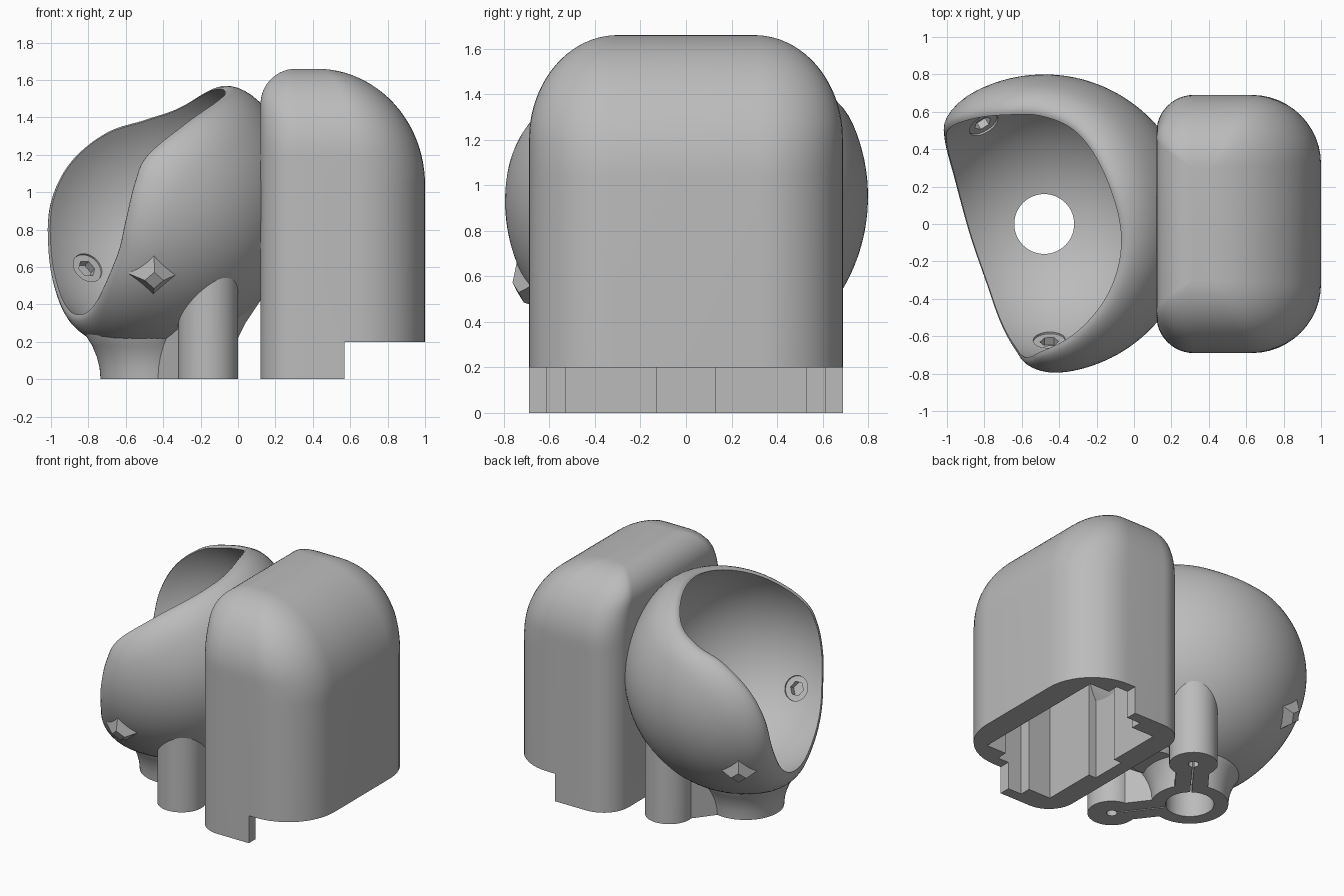
import bpy, bmesh, math
from mathutils import Vector, Matrix

if "Cube" in bpy.data.objects:
    bpy.data.objects.remove(bpy.data.objects["Cube"])

grey = bpy.data.materials.new("plain_grey")
grey.use_nodes = True
colour = (0.5, 0.5, 0.5, 1)
grey.diffuse_color = colour
grey.node_tree.nodes["Principled BSDF"].inputs["Base Color"].default_value = colour

CENTRE = Vector((-0.48, 0, 0.95))
R_IN, R_OUT, TOP = 0.72, 0.8, 1.66


def finish(name, bm):
    bmesh.ops.recalc_face_normals(bm, faces=bm.faces)
    mesh = bpy.data.meshes.new(name)
    bm.to_mesh(mesh)
    bm.free()
    mesh.materials.append(grey)
    ob = bpy.data.objects.new(name, mesh)
    bpy.context.collection.objects.link(ob)
    return ob


def loft(name, rings, start=None, end=None):
    """Skin closed rings; ends are a pole point or a flat cap."""
    bm = bmesh.new()
    rows = [[bm.verts.new(p) for p in ring] for ring in rings]
    n = len(rows[0])
    for a, b in zip(rows, rows[1:]):
        for i in range(n):
            j = (i + 1) % n
            bm.faces.new((a[i], a[j], b[j], b[i]))
    for row, pole in ((rows[0], start), (rows[-1], end)):
        if pole is None:
            bm.faces.new(row)
        else:
            tip = bm.verts.new(pole)
            for i in range(n):
                bm.faces.new((row[i], row[(i + 1) % n], tip))
    return finish(name, bm)


def lathe(name, profile, at=(0, 0), sides=64):
    rings = []
    for r, z in profile:
        rings.append([(at[0] + r * math.cos(math.tau * i / sides),
                       at[1] + r * math.sin(math.tau * i / sides), z) for i in range(sides)])
    return loft(name, rings)


def radial_cone(name, direction, r1, r2, d1, d2, sides, turn=0.0):
    """Cone frustum along a ray from the bowl centre."""
    d = direction.normalized()
    side = d.cross(Vector((0, 0, 1))).normalized()
    up = side.cross(d)
    rings = []
    for r, dist in ((r1, d1), (r2, d2)):
        rings.append([CENTRE + d * dist + r * (side * math.cos(a) + up * math.sin(a))
                      for a in (turn + math.tau * i / sides for i in range(sides))])
    return loft(name, rings)


def block(name, lo, hi, matrix=Matrix()):
    bm = bmesh.new()
    bmesh.ops.create_cube(bm, size=1)
    for v in bm.verts:
        v.co = matrix @ Vector([(h if c > 0 else l) for c, l, h in zip(v.co, lo, hi)])
    return finish(name, bm)


def ball(name, radius):
    bm = bmesh.new()
    bmesh.ops.create_uvsphere(bm, u_segments=96, v_segments=48, radius=radius,
                              matrix=Matrix.Translation(CENTRE))
    return finish(name, bm)


def combine(ob, others, operation="DIFFERENCE"):
    bpy.context.view_layer.objects.active = ob
    for other in others:
        mod = ob.modifiers.new("cut", "BOOLEAN")
        mod.operation, mod.solver, mod.object = operation, "EXACT", other
        bpy.ops.object.modifier_apply(modifier=mod.name)
        bpy.data.objects.remove(other)


def smooth(ob):
    bpy.ops.object.select_all(action="DESELECT")
    ob.select_set(True)
    bpy.context.view_layer.objects.active = ob
    bpy.ops.object.shade_smooth_by_angle(angle=math.radians(32))


# Housing: rounded footprint that draws in towards the top
def inset(z, r, h):
    k = max(0.0, (z - TOP + h) / h)
    return r * (1 - math.sqrt(max(0.0, 1 - k * k)))


def housing_ring(z):
    left, right, side = inset(z, 0.19, 0.19), inset(z, 0.58, 0.62), inset(z, 0.39, 0.46)
    fy = max(0.01, 1 - side / 0.39)
    fl, fr = max(0.01, 1 - left / 0.19), max(0.01, 1 - right / 0.58)
    corners = [(1, 1, 0.37, fr), (-1, 1, 0.2, fl), (-1, -1, 0.2, fl), (1, -1, 0.37, fr)]
    ring = []
    for q, (sx, sy, r, fx) in enumerate(corners):
        edge = 1 - right if sx > 0 else 0.12 + left
        for i in range(13):
            a = math.pi / 2 * (q + i / 12)
            ring.append((edge - sx * r * fx + r * fx * math.cos(a),
                         sy * (0.69 - side - r * fy) + r * fy * math.sin(a), z))
    return ring


levels = [0] + [TOP - 0.62 * (1 - math.sin(math.pi / 2 * i / 24)) for i in range(25)]
housing = loft("housing", [housing_ring(z) for z in levels])

# Stepped hollow, open underneath, and the step in the lower edge
half = [(0.22, 0.13), (0.28, 0.13), (0.28, 0.53), (0.46, 0.53),
        (0.46, 0.61), (0.66, 0.61), (0.66, 0.53), (0.82, 0.53)]
outline = half + [(x, -y) for x, y in reversed(half)]
hollow = loft("hollow_cutter", [[(x, y, z) for x, y in outline] for z in (-0.1, 1.2)])
notch = block("notch_cutter", (0.57, -1, -0.1), (1.2, 1, 0.2))
combine(housing, [hollow, notch, ball("bowl_space_cutter", 0.76)])
smooth(housing)

# Bowl: spherical shell with a wavy, rounded rim
rim = [Vector(p) for p in (
    (-.40, 0, -.58), (-.29, -.32, -.55), (-.17, -.62, -.30), (-.12, -.70, -.10),
    (-.07, -.70, .10), (-.01, -.68, .24), (.18, -.57, .40), (.35, -.35, .52),
    (.41, -.10, .58), (.36, .17, .60), (.18, .48, .50), (-.02, .58, .43),
    (-.22, .58, .36), (-.41, .55, .20), (-.50, .50, 0), (-.51, .42, -.25), (-.47, .25, -.47))]
pole = Vector((0.8, 0, -0.6))


def rim_directions(steps=8):
    out, n = [], len(rim)
    for i in range(n):
        a, b, c, d = (rim[(i + k) % n] for k in (-1, 0, 1, 2))
        for s in range(steps):
            t = s / steps
            p = b + t / 2 * (c - a + t * (2 * a - 5 * b + 4 * c - d + t * (3 * (b - c) + d - a)))
            out.append(p.normalized())
    return out


def shell_ring(radius, angle, t):
    """Ring moved off the rim by an angle, then by a fraction towards the pole."""
    ring = []
    for d in rim_directions():
        start = angle / d.angle(pole)
        ring.append(CENTRE + radius * d.slerp(pole, start + (1 - start) * t))
    return ring


ROUND = 0.3
rings = [shell_ring(R_IN, 0, i / 28) for i in range(27, 0, -1)]
for i in range(9):
    u = math.pi / 2 * i / 8
    rings.append(shell_ring(R_IN + (R_OUT - R_IN) * math.sin(u), ROUND * (1 - math.cos(u)), 0))
rings += [shell_ring(R_OUT, ROUND, i / 28) for i in range(1, 28)]
bowl = loft("bowl", rings, CENTRE + pole * R_IN, CENTRE + pole * R_OUT)

# Screw seats inside the bowl, pointed caps outside
seats = [Vector((0.03, -0.7, -0.4)), Vector((-0.33, 0.54, -0.36))]
cutters = [lathe("drain_cutter", [(0.16, -0.1), (0.16, 0.6)], (-0.48, 0))]
for d in seats:
    cutters.append(radial_cone("seat_cutter", d, 0.09, 0.085, 0.66, 0.725, 32))
    cutters.append(radial_cone("hex_cutter", d, 0.05, 0.05, 0.70, 0.77, 6))
combine(bowl, cutters)
smooth(bowl)
for label, d in zip(("front", "back"), seats):
    radial_cone(label + "_pointed_cap", d, 0.135, 0.05, 0.775, 0.85, 4)

# Foot: flared collar with two posts on arms
hub = Vector((-0.48, 0, 0))
foot = lathe("foot", [(0.255, 0), (0.26, 0.06), (0.275, 0.12), (0.30, 0.18), (0.35, 0.26), (0.36, 0.36)],
             hub)
parts, holes = [], [ball("foot_trim_cutter", 0.77),
                    lathe("bore_cutter", [(0.16, -0.1), (0.16, 0.6)], hub)]
for s in (-1, 1):
    post = Vector((-0.16, s * 0.42, 0))
    arm = post - hub
    turn = Matrix.Translation(hub) @ Matrix.Rotation(math.atan2(arm.y, arm.x), 4, "Z")
    parts.append(lathe("post", [(0.16, 0), (0.16, 0.66)], post))
    parts.append(block("arm", (0, -0.11, 0), (arm.length, 0.11, 0.5), turn))
    holes.append(lathe("pin_cutter", [(0.035, -0.1), (0.035, 0.25)], post, 24))
    holes.append(block("slit_cutter", (0.1, -0.005, -0.1), (arm.length, 0.005, 0.15), turn))
parts.append(lathe("brace", [(0.15, 0.2), (0.20, 0.3), (0.28, 0.42)], (-0.16, 0)))
combine(foot, parts, "UNION")
combine(foot, holes)
smooth(foot)
